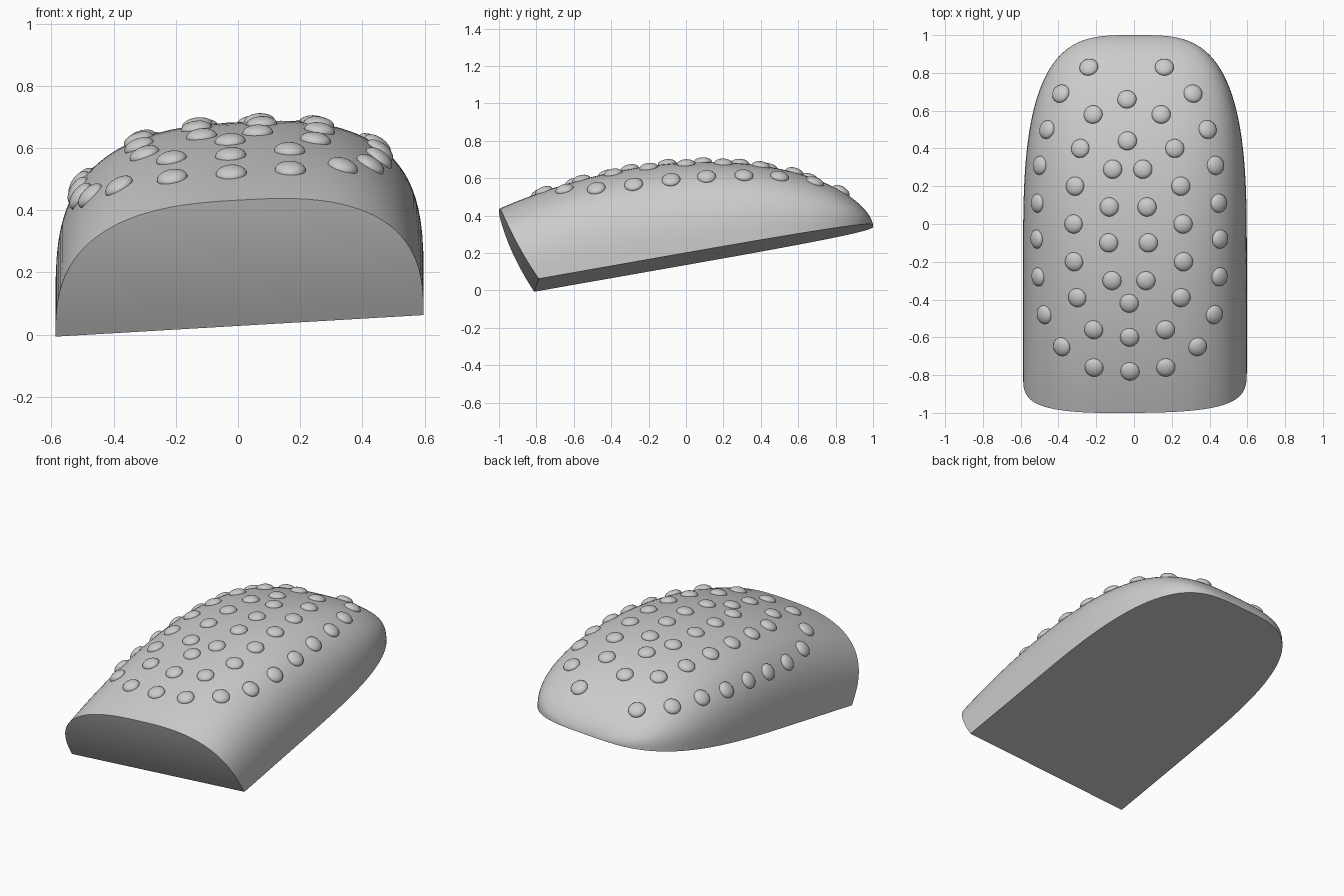
import bpy, bmesh, math
from mathutils import Vector, Matrix
from mathutils.bvhtree import BVHTree

cube = bpy.data.objects.get("Cube")
if cube:
    bpy.data.objects.remove(cube, do_unlink=True)

grey = bpy.data.materials.new("light_grey")
grey.use_nodes = True
colour = (0.6, 0.6, 0.6, 1)
grey.diffuse_color = colour
grey.node_tree.nodes["Principled BSDF"].inputs["Base Color"].default_value = colour


def make_object(name, bm):
    mesh = bpy.data.meshes.new(name)
    bm.to_mesh(mesh)
    mesh.materials.append(grey)
    obj = bpy.data.objects.new(name, mesh)
    bpy.context.collection.objects.link(obj)
    bpy.ops.object.select_all(action="DESELECT")
    obj.select_set(True)
    bpy.context.view_layer.objects.active = obj
    bpy.ops.object.shade_smooth_by_angle(angle=math.radians(35))
    return obj


def half_width(y):
    t = max(0, (y + 0.2) / 1.2)
    return 0.592 * max(0, 1 - t ** 3.1) ** 0.29


def height(y):
    if y < -0.3:
        return 0.53 - 0.184 * (y + 0.3) ** 2
    return 0.53 * max(0, 1 - ((y + 0.3) / 1.3) ** 2) ** 0.65


def base(x, y):
    # tilted flat underside
    return 0.033 + 0.055 * x + 0.176 * (y + 0.77)


def section_point(u, angle, power=2 / 2.75):
    y = 2 * u - 1
    c = math.cos(angle)
    x = 0.005 + half_width(y) * math.copysign(abs(c) ** power, c)
    h = height(y) * max(0, math.sin(angle)) ** power
    # lean the front end back towards the underside
    lean = max(0, 0.2 - 0.6 * h + 0.33 * h * h)
    y += (lean + 0.02 * x * (1 - h)) * (1 - u) ** 3
    return Vector((x, y, base(x, y) + h))


# Domed body: arched sections lofted from front to rounded back
STATIONS, ARC = 56, 48
bm = bmesh.new()
rings = []
for s in range(STATIONS):
    u = 1 - (1 - s / STATIONS) ** 2.6
    rings.append([bm.verts.new(section_point(u, math.pi * a / ARC)) for a in range(ARC + 1)])
tip = bm.verts.new((0.005, 1, base(0, 1)))
for r0, r1 in zip(rings, rings[1:]):
    for a in range(ARC):
        bm.faces.new((r0[a], r0[a + 1], r1[a + 1], r1[a]))
for a in range(ARC):
    bm.faces.new((rings[-1][a], rings[-1][a + 1], tip))

# Curved front face
front = rings[0]
for a in range(ARC // 2 - 1):
    bm.faces.new((front[a], front[a + 1], front[ARC - a - 1], front[ARC - a]))
mid = ARC // 2
bm.faces.new((front[mid - 1], front[mid], front[mid + 1]))

# Flat underside
bm.faces.new([r[0] for r in rings] + [tip] + [r[-1] for r in reversed(rings)])
bmesh.ops.recalc_face_normals(bm, faces=bm.faces)
body = make_object("body", bm)
surface = BVHTree.FromBMesh(bm)
bm.free()

# Studs: mirrored pairs (y, offset from the centre line), single where offset is 0
pairs = [(.83, .2), (.69, .35), (.66, 0), (.58, .18), (.5, .425), (.44, 0), (.4, .25),
         (.31, .465), (.29, .08), (.2, .28), (.11, .48), (.09, .1), (0, .29),
         (-.08, .485), (-.1, .105), (-.2, .29), (-.28, .48), (-.3, .09), (-.39, .275),
         (-.42, 0), (-.48, .45), (-.56, .19), (-.6, 0), (-.65, .36), (-.76, .19), (-.78, 0)]
bm = bmesh.new()
for y, offset in pairs:
    for side in ((-1, 1) if offset else (1,)):
        x = side * offset - 0.03 - 0.011 * y
        hit, normal, _, _ = surface.ray_cast(Vector((x, y, 2)), Vector((0, 0, -1)))
        turn = normal.to_track_quat("Z", "Y").to_matrix().to_4x4()
        flatten = Matrix.Diagonal((0.05, 0.05, 0.026, 1))
        bmesh.ops.create_uvsphere(bm, u_segments=24, v_segments=14, radius=1,
                                  matrix=Matrix.Translation(hit) @ turn @ flatten)
make_object("studs", bm)
bm.free()
